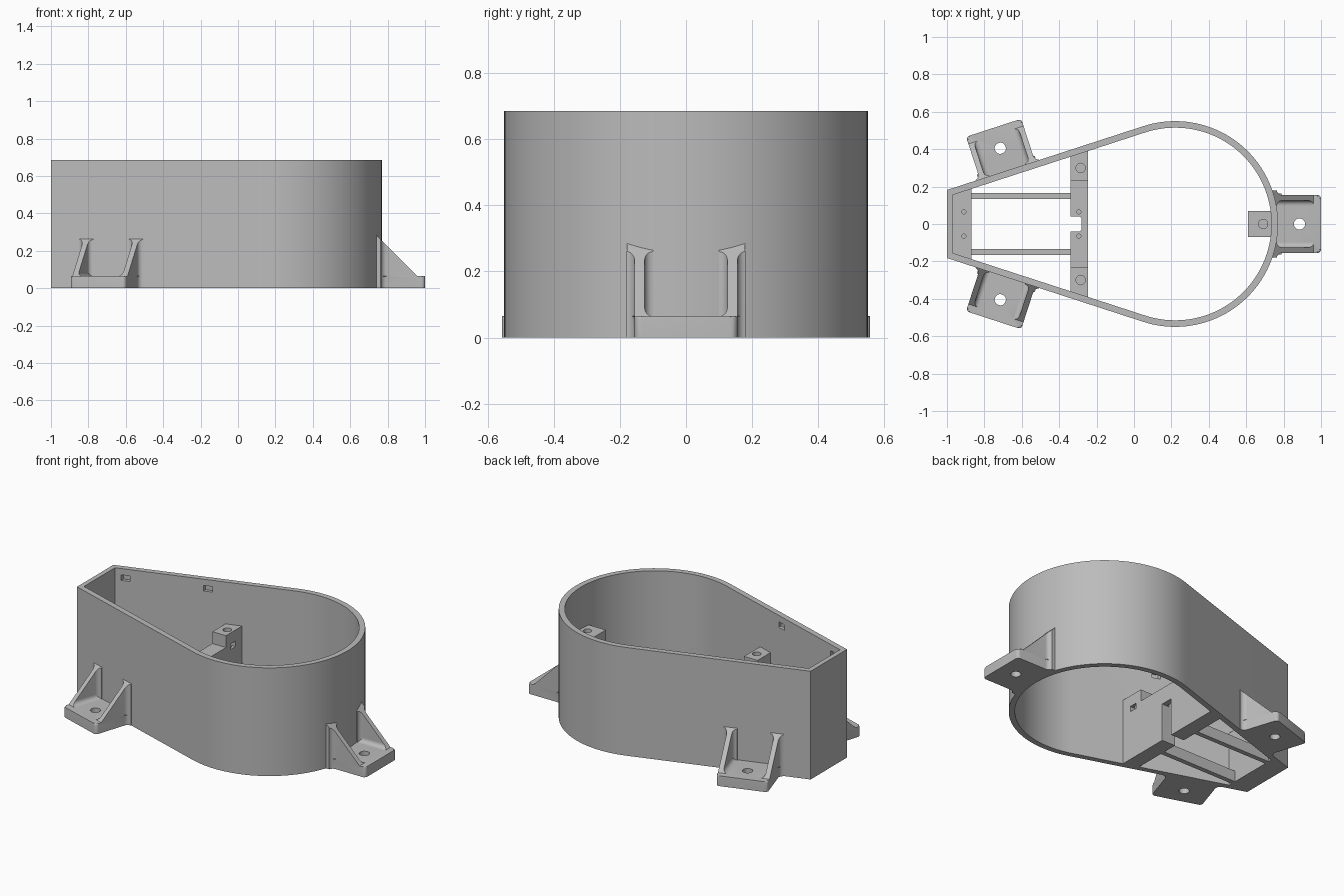
import bpy, bmesh
from math import radians, cos, sin, tan, pi
from mathutils import Vector

cube = bpy.data.objects.get("Cube")
if cube:
    bpy.data.objects.remove(cube, do_unlink=True)

GREY = (0.5, 0.5, 0.5, 1)
mat = bpy.data.materials.new("plain grey")
mat.use_nodes = True
mat.diffuse_color = GREY
mat.node_tree.nodes["Principled BSDF"].inputs["Base Color"].default_value = GREY

TAPER = radians(18)      # angle of the straight side walls
CX = 0.22                # centre of the round end
R_OUT, R_MID, R_IN = 0.55, 0.53, 0.515
HEIGHT = 0.685
DECK, POST, PLATE = 0.345, 0.42, 0.065


def side_y(x, r):
    """Half width of the tapered part at x, for a shell of radius r."""
    return r / cos(TAPER) + (x - CX) * tan(TAPER)


def outline(r, x_end, n=72):
    lim = pi / 2 + TAPER
    pts = [(CX + r * cos(-lim + 2 * lim * i / n), r * sin(-lim + 2 * lim * i / n))
           for i in range(n + 1)]
    y = side_y(x_end, r)
    return pts + [(x_end, y), (x_end, -y)]


def arc(cx, cy, r, a0, a1, n=6):
    return [(cx + r * cos(radians(a0 + (a1 - a0) * i / n)),
             cy + r * sin(radians(a0 + (a1 - a0) * i / n))) for i in range(n + 1)]


def circle(x, y, r):
    return arc(x, y, r, 0, 345, 23)


def rect(x0, x1, y0, y1):
    return [(x0, y0), (x1, y0), (x1, y1), (x0, y1)]


def flip(pts):
    return [(x, -y) for x, y in pts]


def prism(bm, pts, z0, z1):
    lo = [bm.verts.new((x, y, z0)) for x, y in pts]
    hi = [bm.verts.new((x, y, z1)) for x, y in pts]
    bm.faces.new(lo)
    top = bm.faces.new(hi)
    for i in range(len(pts)):
        j = (i + 1) % len(pts)
        bm.faces.new((lo[i], lo[j], hi[j], hi[i]))
    return top


def finish(bm, name):
    bmesh.ops.recalc_face_normals(bm, faces=bm.faces)
    me = bpy.data.meshes.new(name)
    bm.to_mesh(me)
    bm.free()
    me.materials.append(mat)
    ob = bpy.data.objects.new(name, me)
    bpy.context.collection.objects.link(ob)
    return ob


def solid(name, pts, z0, z1):
    bm = bmesh.new()
    prism(bm, pts, z0, z1)
    return finish(bm, name)


def activate(ob):
    bpy.ops.object.select_all(action='DESELECT')
    ob.select_set(True)
    bpy.context.view_layer.objects.active = ob


def cut(ob, pts, z0, z1):
    cutter = solid("cutter", pts, z0, z1)
    cutter.hide_render = True
    mod = ob.modifiers.new("cut", 'BOOLEAN')
    mod.operation = 'DIFFERENCE'
    mod.solver = 'EXACT'
    mod.object = cutter
    activate(ob)
    bpy.ops.object.modifier_apply(modifier=mod.name)
    bpy.data.objects.remove(cutter, do_unlink=True)


# Teardrop shell, open at top and bottom, with shallow slots near the rim
shell = solid("shell", outline(R_OUT, -1), 0, HEIGHT)
cut(shell, outline(R_IN, -0.97), -0.1, HEIGHT + 0.1)
for x in (-0.91, -0.44):
    a, b = x - 0.025, x + 0.025
    slot = [(a, side_y(a, 0.5)), (b, side_y(b, 0.5)),
            (b, side_y(b, 0.536)), (a, side_y(a, 0.536))]
    for pts in (slot, flip(slot)):
        cut(shell, pts, 0.61, 0.645)


# Cross pieces that span between the tapered walls
def span(name, x0, x1):
    y0, y1 = side_y(x0, R_MID), side_y(x1, R_MID)
    return solid(name, [(x0, -y0), (x1, -y1), (x1, y1), (x0, y0)], 0, DECK)


end_shelf = span("end_shelf", -0.985, -0.87)
bridge = span("bridge", -0.34, -0.245)
cut(bridge, [(-0.4, -0.04)] + arc(-0.295, -0.025, 0.015, -90, 0)
    + arc(-0.295, 0.025, 0.015, 0, 90) + [(-0.4, 0.04)], -0.1, DECK + 0.1)
cut(bridge, rect(-0.3, -0.2, -0.04, 0.04), -0.1, 0.24)
for s in (-1, 1):
    cut(end_shelf, circle(-0.91, s * 0.065, 0.011), 0.2, 0.5)
    cut(bridge, circle(-0.295, s * 0.065, 0.011), 0.2, 0.5)

# Screw posts on the bridge ends, each with a screw hole and a nut slot
parts = [shell, end_shelf, bridge]
for s, side in ((1, "left"), (-1, "right")):
    foot = [(-0.34, 0.23), (-0.245, 0.23),
            (-0.245, side_y(-0.245, R_MID)), (-0.34, side_y(-0.34, R_MID))]
    hole, slot = circle(-0.285, 0.3, 0.025), rect(-0.32, -0.2, 0.275, 0.325)
    if s < 0:
        foot, hole, slot = flip(foot), flip(hole), flip(slot)
    post = solid(side + "_screw_post", foot, DECK - 0.005, POST)
    cut(post, hole, 0.2, 0.5)
    cut(bridge, hole, 0.26, 0.5)
    cut(bridge, slot, 0.315, 0.35)
    cut(post, slot, 0.315, 0.35)
    parts.append(post)
    # Low rail joining shelf and bridge
    parts.append(solid(side + "_rail", rect(-0.88, -0.33, *sorted((s * 0.135, s * 0.165))), 0, 0.07))

# Screw tab inside the round end
tab = solid("screw_tab", rect(0.61, 0.75, -0.07, 0.07), 0.27, POST)
cut(tab, circle(0.69, 0, 0.025), 0.3, 0.5)
cut(tab, rect(0.58, 0.72, -0.025, 0.025), 0.315, 0.35)
parts.append(tab)


# Mounting feet: x points outward from the wall, origin at the bolt hole
def mounting_foot(name, x, y, angle):
    flare = [(-0.145, 0.178), (-0.122, 0.178)] + arc(-0.092, 0.185, 0.03, 190, 270)
    half = flare + arc(0.095, 0.135, 0.02, 90, 0)
    bm = bmesh.new()
    top = prism(bm, half + flip(half)[::-1], 0, PLATE)
    rim = [e for e in top.edges if e.verts[0].co.x > -0.1 or e.verts[1].co.x > -0.1]
    bmesh.ops.bevel(bm, geom=rim, offset=0.008, segments=3, affect='EDGES', profile=0.5)
    plate = finish(bm, name + "_plate")
    cut(plate, circle(0, 0, 0.03), -0.1, 0.2)

    # Side ribs with coved corners, trimmed by the sloping top
    bm = bmesh.new()
    rib = flare + [(0.095, 0.155), (0.095, 0.125)] + arc(-0.095, 0.1, 0.025, 90, 180) + [(-0.145, 0.1)]
    cove = [(0.127, PLATE - 0.01), (0.1, PLATE - 0.01)] + \
        [(v, z) for v, z in arc(0.1, PLATE + 0.025, 0.025, -90, 0)] + [(0.127, PLATE + 0.025)]
    for pts in (rib, flip(rib)):
        prism(bm, pts, PLATE - 0.012, 0.4)
    for s in (-1, 1):
        a = [bm.verts.new((-0.13, s * v, z)) for v, z in cove]
        b = [bm.verts.new((0.095, s * v, z)) for v, z in cove]
        bm.faces.new(a)
        bm.faces.new(b)
        for i in range(len(cove)):
            j = (i + 1) % len(cove)
            bm.faces.new((a[i], a[j], b[j], b[i]))
    bmesh.ops.bisect_plane(bm, geom=bm.verts[:] + bm.edges[:] + bm.faces[:],
                           plane_co=Vector((0.075, 0, PLATE)), plane_no=Vector((1, 0, 1)),
                           clear_outer=True)
    bmesh.ops.holes_fill(bm, edges=[e for e in bm.edges if e.is_boundary], sides=0)
    ribs = finish(bm, name + "_ribs")
    for ob in (plate, ribs):
        ob.location = (x, y, 0)
        ob.rotation_euler = (0, 0, angle)
        parts.append(ob)


mounting_foot("round_end_foot", 0.885, 0, 0)
mounting_foot("left_foot", -0.715, 0.405, pi / 2 + TAPER)
mounting_foot("right_foot", -0.715, -0.405, -pi / 2 - TAPER)

for ob in parts:
    activate(ob)
    bpy.ops.object.shade_smooth_by_angle(angle=radians(30))
